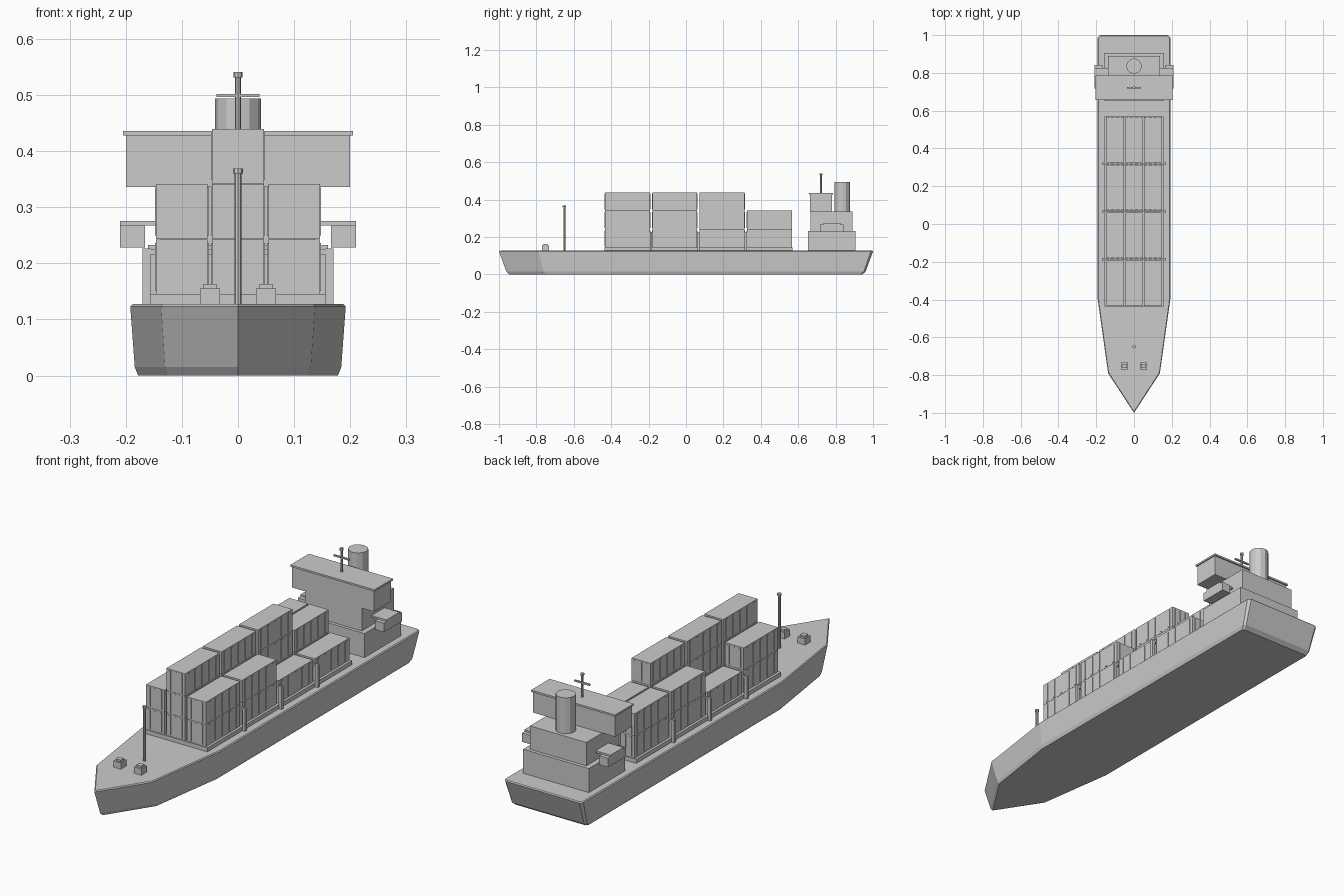
import bpy, bmesh
from mathutils import Matrix, Vector

if "Cube" in bpy.data.objects:
    bpy.data.objects.remove(bpy.data.objects["Cube"])

grey = bpy.data.materials.new("ship_grey")
grey.use_nodes = True
COLOR = (0.6, 0.6, 0.6, 1)
grey.diffuse_color = COLOR
grey.node_tree.nodes["Principled BSDF"].inputs["Base Color"].default_value = COLOR


def finish(name, bm):
    bmesh.ops.recalc_face_normals(bm, faces=bm.faces)
    mesh = bpy.data.meshes.new(name)
    bm.to_mesh(mesh)
    bm.free()
    mesh.materials.append(grey)
    obj = bpy.data.objects.new(name, mesh)
    bpy.context.collection.objects.link(obj)
    return obj


def add_box(bm, x0, x1, y0, y1, z0, z1):
    size = Vector((x1 - x0, y1 - y0, z1 - z0))
    centre = Vector((x0 + x1, y0 + y1, z0 + z1)) / 2
    bmesh.ops.create_cube(bm, size=1, matrix=Matrix.Translation(centre) @ Matrix.Diagonal(size).to_4x4())


def box(name, *bounds):
    bm = bmesh.new()
    add_box(bm, *bounds)
    return finish(name, bm)


def cylinder(name, x, y, z0, z1, r, sides):
    bm = bmesh.new()
    bmesh.ops.create_cone(bm, cap_ends=True, segments=sides, radius1=r, radius2=r, depth=z1 - z0,
                          matrix=Matrix.Translation((x, y, (z0 + z1) / 2)))
    return finish(name, bm)


# Hull: half outlines, mirrored and lofted from keel to deck
def ring(z, bow, knuckle, shoulder, beam, stern, corner):
    half = [(knuckle[0], knuckle[1]), (beam, shoulder), (beam, stern - corner), (beam - corner, stern)]
    pts = [(0, bow)] + half + [(-x, y) for x, y in reversed(half)]
    return [(x, y, z) for x, y in pts]


sections = [
    ring(0, -0.945, (0.127, -0.75), -0.4, 0.178, 0.942, 0.008),
    ring(0.015, -0.96, (0.13, -0.76), -0.4, 0.184, 0.96, 0.009),
    ring(0.123, -1, (0.137, -0.79), -0.4, 0.192, 1, 0.012),
    ring(0.127, -0.993, (0.134, -0.787), -0.4, 0.188, 0.996, 0.012),
]
bm = bmesh.new()
loops = [[bm.verts.new(p) for p in s] for s in sections]
count = len(loops[0])
for low, high in zip(loops, loops[1:]):
    for i in range(count):
        j = (i + 1) % count
        bm.faces.new((low[i], low[j], high[j], high[i]))
bm.faces.new(loops[0])
bm.faces.new(loops[-1])
finish("hull", bm)
DECK = 0.125

# Cargo: coaming and stacked containers with shallow wall ribs
box("hatch_coaming", -0.157, 0.157, -0.437, 0.57, DECK, 0.145)
TIER, LENGTH, PITCH, START = 0.0985, 0.24, 0.253, -0.433
stacks = {-0.1: (2, 1, 2, 2), 0: (3, 3, 3, 2), 0.1: (2, 2, 1, 1)}


def container(name, x, y, z):
    bm = bmesh.new()
    w, top, rib = 0.046, z + TIER - 0.001, 0.002
    add_box(bm, x - w, x + w, y, y + LENGTH, z, top)
    for i in range(5):
        c = y + LENGTH * (i + 0.5) / 5
        add_box(bm, x - w - rib, x + w + rib, c - 0.006, c + 0.006, z + 0.006, top - 0.006)
    for i in (-1, 0, 1):
        c = x + i * 0.028
        add_box(bm, c - 0.004, c + 0.004, y - rib, y + LENGTH + rib, z + 0.006, top - 0.006)
    finish(name, bm)


for x, heights in stacks.items():
    for row, tiers in enumerate(heights):
        for t in range(tiers):
            container("container", x, START + row * PITCH, 0.145 + t * TIER)

# Lashing frames between the container rows
for row in range(1, 4):
    y = START + row * PITCH - 0.0065
    for side in (-1, 1):
        box("lashing_post", side * 0.163 - 0.007, side * 0.163 + 0.007, y - 0.006, y + 0.006, DECK, 0.226)
    box("lashing_beam", -0.168, 0.168, y - 0.004, y + 0.004, 0.216, 0.225)

# Superstructure
box("lower_house", -0.16, 0.16, 0.652, 0.905, DECK, 0.233)
box("upper_house", -0.137, 0.137, 0.666, 0.89, 0.233, 0.336)
box("bridge", -0.2, 0.2, 0.662, 0.78, 0.336, 0.428)
box("bridge_roof", -0.205, 0.205, 0.657, 0.786, 0.428, 0.436)
for side in (-1, 1):
    a, b, c = sorted((side * 0.166, side * 0.21)), sorted((side * 0.13, side * 0.21)), side * 0.05
    box("wing_cabin", *a, 0.717, 0.842, 0.228, 0.267)
    box("wing_walkway", *b, 0.735, 0.825, 0.267, 0.275)
    # Foredeck winches
    box("winch", c - 0.018, c + 0.018, -0.77, -0.732, DECK, 0.155)
    box("winch_cap", c - 0.012, c + 0.012, -0.762, -0.74, 0.155, 0.163)

# Funnel and masts
cylinder("funnel", 0, 0.836, 0.33, 0.494, 0.041, 12)
cylinder("radar_mast", 0, 0.722, 0.43, 0.535, 0.005, 8)
box("radar_crossbar", -0.038, 0.038, 0.718, 0.726, 0.496, 0.502)
cylinder("radar_cap", 0, 0.722, 0.531, 0.541, 0.008, 8)
cylinder("fore_mast", 0, -0.65, DECK, 0.362, 0.006, 8)
cylinder("fore_mast_cap", 0, -0.65, 0.36, 0.369, 0.009, 8)
